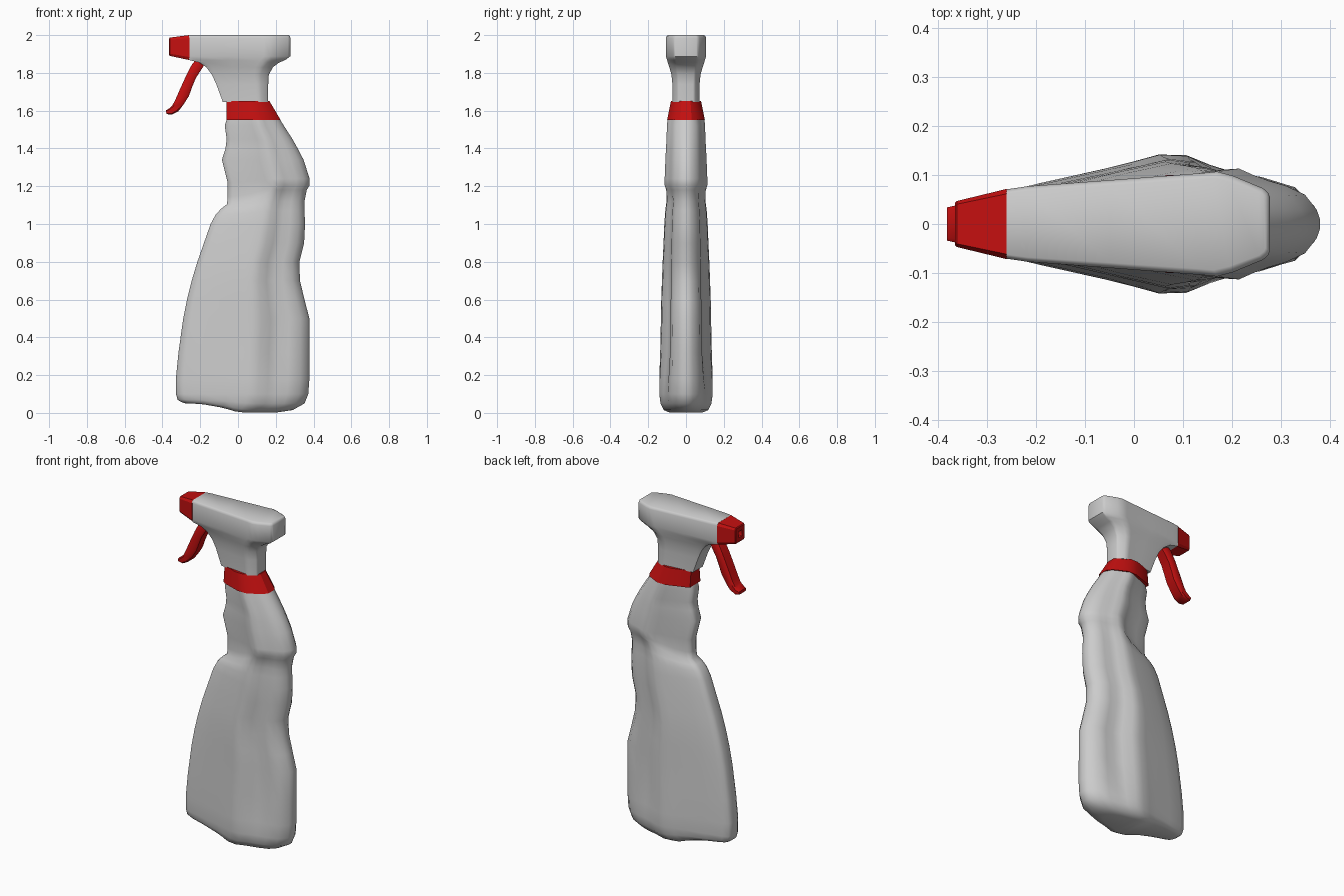
import bpy, bmesh, math
from mathutils import Vector


def loft(name, halves, mat=None, angle=40):
    """Skin a stack of rings; each ring is its y>=0 half, mirrored to y<0."""
    bm = bmesh.new()
    n = len(halves[0])
    rings = []
    for half in halves:
        pts = list(half) + [(x, -y, z) for x, y, z in reversed(half)]
        rings.append([bm.verts.new(p) for p in pts])
    for a, b in zip(rings, rings[1:]):
        for i in range(2 * n):
            j = (i + 1) % (2 * n)
            bm.faces.new((a[i], a[j], b[j], b[i]))
    for r in (rings[0], rings[-1]):
        for i in range(n - 1):
            bm.faces.new((r[i], r[i + 1], r[2 * n - 2 - i], r[2 * n - 1 - i]))
    bmesh.ops.recalc_face_normals(bm, faces=bm.faces)
    me = bpy.data.meshes.new(name)
    bm.to_mesh(me)
    bm.free()
    ob = bpy.data.objects.new(name, me)
    bpy.context.collection.objects.link(ob)
    if mat:
        me.materials.append(mat)
    bpy.ops.object.select_all(action='DESELECT')
    ob.select_set(True)
    bpy.context.view_layer.objects.active = ob
    bpy.ops.object.shade_smooth_by_angle(angle=math.radians(angle))
    return ob


def smooth(a, b, t):
    t = min(1, max(0, (t - a) / (b - a)))
    return t * t * (3 - 2 * t)


def section(profile, z, x0, x1, wf, wr=None, lift=0.0, dent=0.0):
    """Half ring at height z: front width wf blends to rear width wr."""
    wr = wf if wr is None else wr
    out = []
    for t, f in profile:
        k = smooth(0.3, 0.6, t)
        f *= 1 - dent * math.exp(-((t - .75) / .1) ** 2)
        out.append((x0 + (x1 - x0) * t, f * (wf + (wr - wf) * k),
                    z + lift * (1 - min(1, t / 0.57) ** 2)))
    return out


red = bpy.data.materials.new("red_plastic")
red.diffuse_color = (0.55, 0.005, 0.005, 1)

# bottle: z, front x, rear x, front width, rear width, front lift, side dent
body_profile = [(0, .18), (.015, .34), (.06, .44), (.2, .61), (.38, .81), (.46, .9),
                (.54, 1), (.62, 1), (.69, .88), (.76, .78), (.84, .69), (.93, .53),
                (.985, .26), (1, .1)]
body = [
    (.003, -.28, .21, .09, .09, .048), (.015, -.30, .29, .118, .118, .042),
    (.05, -.32, .352, .132, .135, .02), (.10, -.328, .372, .138, .142, 0, .05),
    (.18, -.329, .378, .138, .142, 0, .13), (.32, -.315, .378, .137, .137, 0, .24),
    (.50, -.29, .378, .135, .133, 0, .26), (.60, -.27, .352, .134, .131, 0, .24),
    (.70, -.245, .328, .133, .127, 0, .2), (.80, -.215, .325, .131, .123, 0, .17),
    (.90, -.18, .35, .128, .118, 0, .15), (1.0, -.145, .355, .124, .114, 0, .14),
    (1.07, -.118, .352, .119, .109, -.02, .13), (1.12, -.09, .352, .112, .103, -.04, .13),
    (1.18, -.058, .364, .096, .104, -.075, .06), (1.205, -.055, .379, .09, .113, -.06),
    (1.24, -.055, .379, .092, .113, -.02), (1.34, -.085, .347, .098, .109, 0),
    (1.40, -.066, .316, .098, .106, 0), (1.45, -.06, .288, .098, .103, 0),
    (1.52, -.07, .243, .098, .101, 0), (1.56, -.058, .218, .096, .097, 0),
]
loft("bottle", [section(body_profile, *r) for r in body], angle=50)

# red collar
collar_profile = [(0, .5), (.06, .62), (.45, 1), (.65, 1), (.92, .6), (1, .3)]
loft("collar", [section(collar_profile, 1.55, -.062, .226, .1),
                section(collar_profile, 1.65, -.062, .167, .08)], red, 30)

# sprayer neck flaring into the head
head_profile = [(0, .66), (.08, .72), (.4, .84), (.74, .97), (.8, 1), (.86, .92),
                (.975, .68), (.993, .6), (1, .52)]
head = [
    (1.645, -.08, .16, .071), (1.74, -.115, .16, .072), (1.79, -.138, .163, .077),
    (1.83, -.168, .185, .088), (1.855, -.205, .218, .097), (1.868, -.258, .25, .1),
    (1.888, -.26, .277, .107), (1.985, -.26, .277, .107), (1.995, -.26, .274, .102),
    (2.0, -.26, .268, .094),
]
loft("sprayer_head", [section(head_profile, *r) for r in head], angle=50)


# nozzle with a recessed hole: x, half width, bottom z, top z
def octagon(x, h, z0, z1):
    c = .12 * (z1 - z0)
    return [(x, h * .86, z0), (x, h, z0 + c), (x, h, z1 - c), (x, h * .86, z1)]


loft("nozzle", [octagon(*r) for r in [
    (-.258, .072, 1.868, 2.0), (-.361, .047, 1.89, 1.987), (-.365, .043, 1.895, 1.982),
    (-.365, .018, 1.92, 1.957), (-.33, .018, 1.92, 1.957)]], red, 30)

# trigger: x, z, thickness, half width along a bent path
path = [(-.19, 1.87, .05, .03), (-.22, 1.83, .056, .036), (-.246, 1.785, .052, .038),
        (-.268, 1.735, .054, .038), (-.286, 1.69, .058, .038), (-.31, 1.645, .05, .038),
        (-.332, 1.612, .044, .038), (-.358, 1.595, .036, .038), (-.38, 1.592, .02, .034)]
rings = []
for i, (x, z, th, h) in enumerate(path):
    a, b = path[max(0, i - 1)], path[min(len(path) - 1, i + 1)]
    d = Vector((b[0] - a[0], b[1] - a[1])).normalized()
    nx, nz = -d.y, d.x
    rings.append([(x + nx * s * th, y * h, z + nz * s * th)
                  for y, s in ((.8, -.5), (1, -.33), (1, .33), (.8, .5))])
loft("trigger", rings, red)
